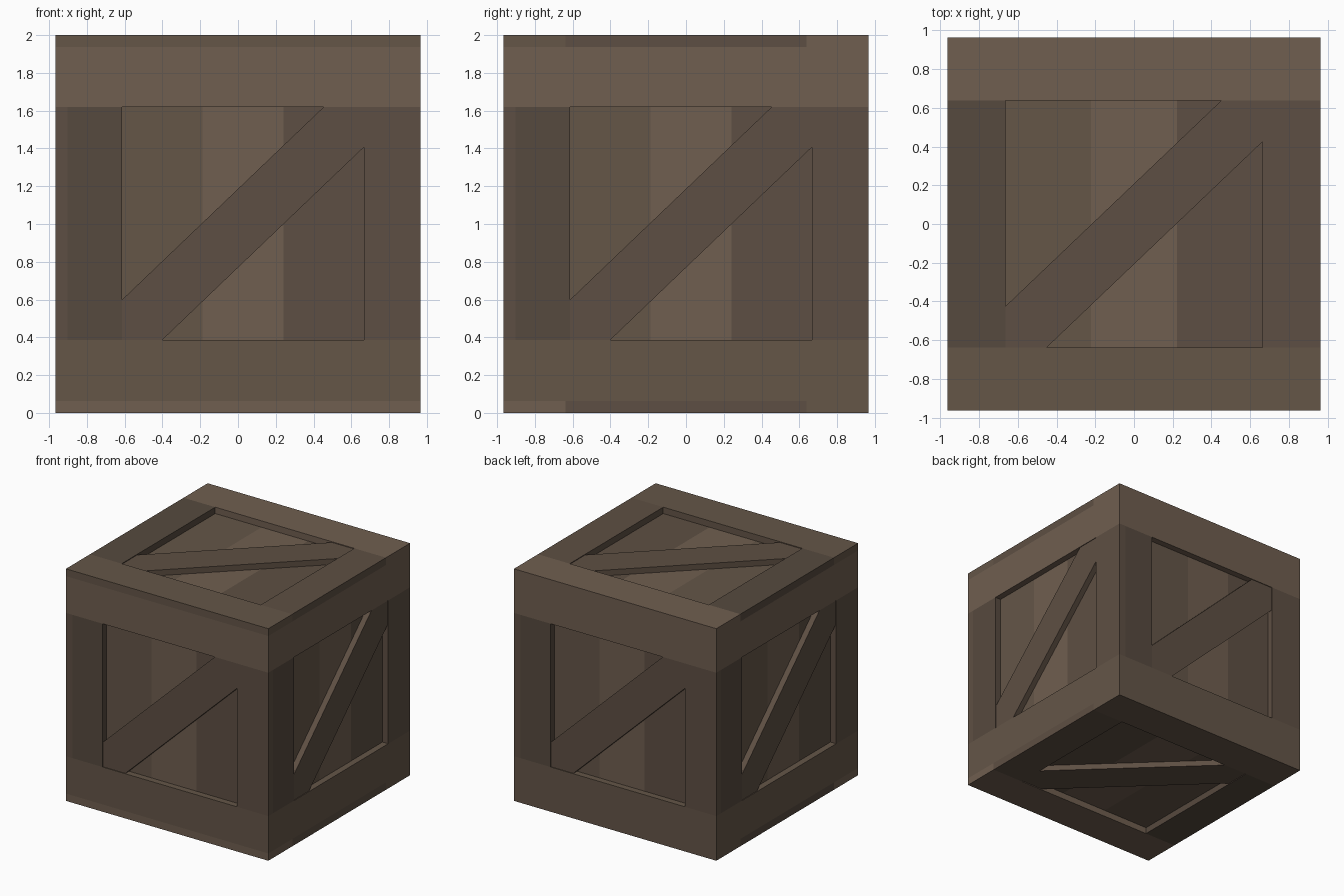
import bpy, bmesh
from math import pi
from mathutils import Matrix

if "Cube" in bpy.data.objects:
    bpy.data.objects.remove(bpy.data.objects["Cube"])

# Wood tones
def wood(name, rgb):
    m = bpy.data.materials.new(name)
    m.diffuse_color = (*rgb, 1)
    m.use_nodes = True
    m.node_tree.nodes["Principled BSDF"].inputs["Base Color"].default_value = m.diffuse_color
    return m

LIGHT = wood("wood_light", (0.160, 0.113, 0.080))
MID = wood("wood_mid", (0.128, 0.092, 0.064))
BROWN = wood("wood_brown", (0.111, 0.078, 0.056))
DARK = wood("wood_dark", (0.094, 0.068, 0.049))


def board(name, outline, w0, w1, mat, xf):
    """Flat board: outline in the face plane, extruded outwards from w0 to w1."""
    bm = bmesh.new()
    face = bm.faces.new([bm.verts.new((u, v, w0)) for u, v in outline])
    ext = bmesh.ops.extrude_face_region(bm, geom=[face], use_keep_orig=True)
    verts = [g for g in ext["geom"] if isinstance(g, bmesh.types.BMVert)]
    bmesh.ops.translate(bm, verts=verts, vec=(0, 0, w1 - w0))
    bmesh.ops.recalc_face_normals(bm, faces=bm.faces)
    bm.transform(xf)
    me = bpy.data.meshes.new(name)
    bm.to_mesh(me)
    bm.free()
    me.materials.append(mat)
    bpy.context.collection.objects.link(bpy.data.objects.new(name, me))


def rect(u0, u1, v0, v1):
    return [(u0, v0), (u1, v0), (u1, v1), (u0, v1)]


def crate_face(side, outer, opening, w0, w1, xf):
    U0, U1, V0, V1 = outer
    u0, u1, v0, v1 = opening
    # frame: two full-width rails, two stiles between them
    board(side + "_upper_rail", rect(U0, U1, v1, V1), w0, w1, LIGHT, xf)
    board(side + "_lower_rail", rect(U0, U1, V0, v0), w0, w1, MID, xf)
    board(side + "_left_stile", rect(U0, u0, v0, v1), w0, w1, DARK, xf)
    board(side + "_right_stile", rect(u1, U1, v0, v1), w0, w1, BROWN, xf)
    # three recessed planks
    step = (u1 - u0) / 3
    for i, mat in enumerate((MID, LIGHT, BROWN)):
        a = u0 + i * step
        board(f"{side}_plank_{i + 1}", rect(a, a + step, v0, v1), w0, w1 - 0.055, mat, xf)
    # diagonal brace clipped to the opening, just below the frame surface
    d = 0.213
    brace = [(u0, v0), (u0 + d, v0), (u1, v1 - d), (u1, v1), (u1 - d, v1), (u0, v0 + d)]
    board(side + "_diagonal_brace", brace, w1 - 0.055, w1 - 0.006, BROWN, xf)


lift = Matrix.Translation((0, 0, 1))

# Four walls, overlapping at the corners like a pinwheel
for i, side in enumerate(("front", "right", "back", "left")):
    xf = lift @ Matrix.Rotation(i * pi / 2, 4, 'Z') @ Matrix.Rotation(pi / 2, 4, 'X')
    crate_face(side, (-0.902, 0.965, -0.937, 0.937), (-0.615, 0.667, -0.615, 0.62),
               0.902, 0.965, xf)

# Lid and base
for side, angle in (("top", 0), ("bottom", pi)):
    crate_face(side, (-0.965, 0.965, -0.965, 0.965), (-0.663, 0.663, -0.637, 0.637),
               0.937, 1.0, lift @ Matrix.Rotation(angle, 4, 'X'))
